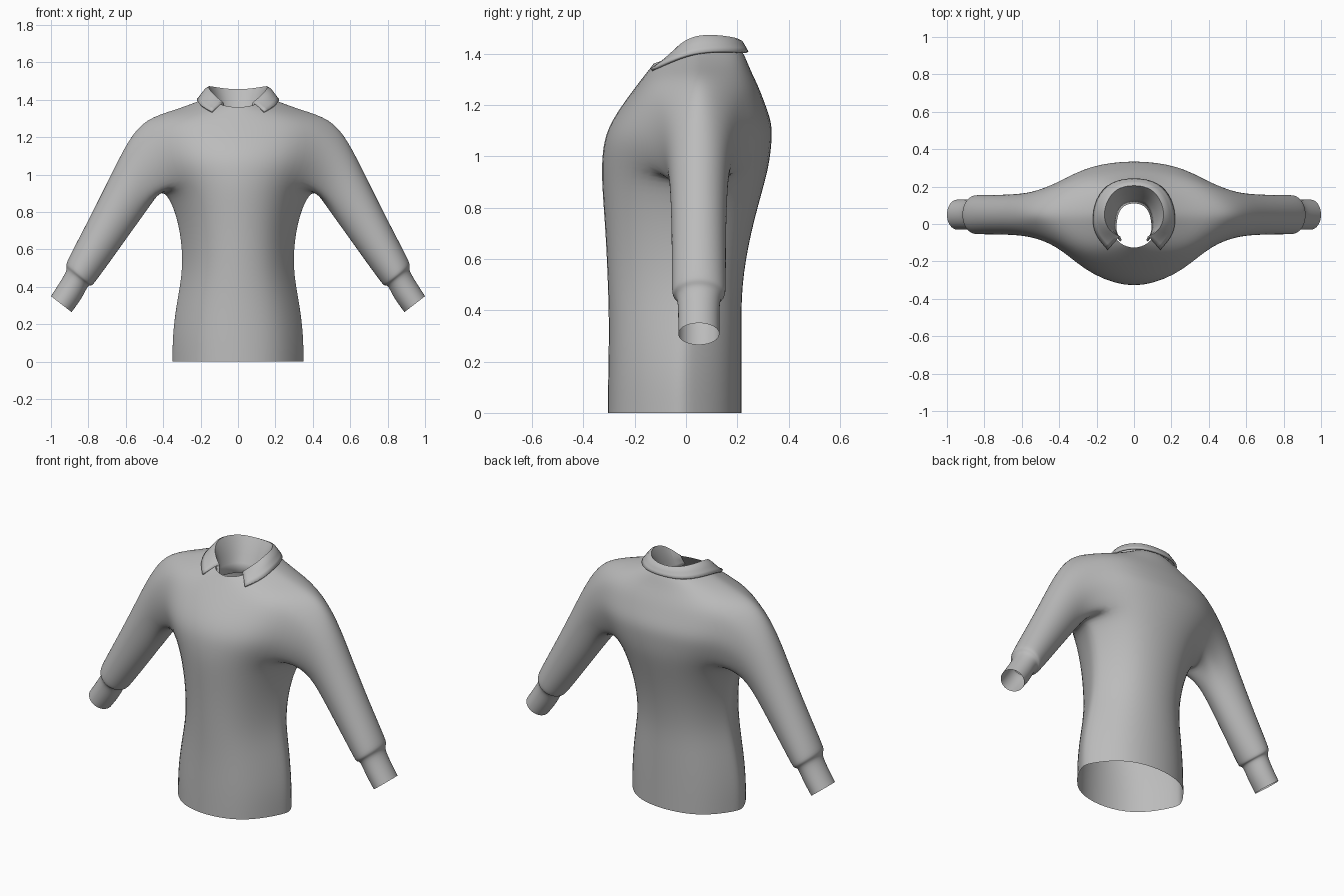
import bpy, bmesh
from math import sin, cos, pi, copysign

cube = bpy.data.objects.get("Cube")
if cube:
    bpy.data.objects.remove(cube)

cloth = bpy.data.materials.new("grey_cloth")
cloth.use_nodes = True
GREY = (0.5, 0.5, 0.5, 1)
cloth.diffuse_color = GREY
cloth.node_tree.nodes["Principled BSDF"].inputs["Base Color"].default_value = GREY

N = 16          # points around every ring
FIT = 1.025     # makes up for the shrinkage of subdivision


def finish(bm, name, levels):
    bmesh.ops.recalc_face_normals(bm, faces=bm.faces)
    mesh = bpy.data.meshes.new(name)
    bm.to_mesh(mesh)
    bm.free()
    mesh.materials.append(cloth)
    mesh.shade_smooth()
    obj = bpy.data.objects.new(name, mesh)
    bpy.context.collection.objects.link(obj)
    sub = obj.modifiers.new("smooth", "SUBSURF")
    sub.levels = sub.render_levels = levels
    return obj


# Torso rings: side x, side z, centre y, front y, front z, back y, back z,
# then how pointed the front and back halves are
TORSO = [
    (.348, 0, -.02, -.31, 0, .22, 0, 1.7, 1.7),
    (.348, .15, -.02, -.308, .15, .22, .15, 1.7, 1.7),
    (.323, .33, -.01, -.305, .33, .22, .33, 1.75, 1.7),
    (.29, .5, 0, -.31, .5, .22, .5, 1.8, 1.7),
    (.305, .7, .02, -.32, .7, .255, .7, 1.85, 1.7),
    (.35, .85, .04, -.335, .88, .305, .88, 1.9, 1.6),
    (.405, .925, .05, -.338, .97, .328, .97, 2, 1.6),
    (.47, 1.02, .05, -.33, 1.06, .338, 1.06, 2, 1.5),
    (.50, 1.10, .05, -.303, 1.13, .338, 1.13, 2, 1.4),
    (.51, 1.20, .05, -.255, 1.2, .312, 1.2, 1.9, 1.4),
    (.49, 1.30, .05, -.20, 1.27, .285, 1.27, 1.8, 1.4),
    (.34, 1.345, .05, -.16, 1.32, .25, 1.34, 1.6, 1.3),
    (.20, 1.395, .05, -.135, 1.35, .225, 1.405, 1.6, 1.2),
    (.155, 1.42, .05, -.13, 1.358, .20, 1.43, 1.9, 1.2),
]
# Sleeve rings: outer x, outer z, inner x, inner z, half depth
SLEEVE = [
    (.585, 1.19, .462, .845, .122),
    (.685, .985, .56, .71, .109),
    (.80, .755, .67, .555, .105),
    (.905, .555, .765, .425, .105),
    (.922, .515, .785, .402, .103),
    (.91, .495, .80, .415, .083),
    (.945, .435, .83, .345, .08),
    (1.0, .35, .89, .265, .08),
]
LOW, HIGH = 6, 10   # torso rings that bound the armhole


def torso_point(row, k):
    sx, sz, yc, fy, fz, by, bz, front, back = row
    c, s = cos(2 * pi * k / N), sin(2 * pi * k / N)
    y, z, power = (by, bz, back) if s > 0 else (fy, fz, front)
    x = copysign(abs(c) ** .75, c) * sx
    return (x * FIT, yc + (y - yc) * abs(s) ** power * FIT, sz * c * c + z * s * s)


bm = bmesh.new()
grid = [[bm.verts.new(torso_point(row, k)) for k in range(N)] for row in TORSO]
for r in range(len(grid) - 1):
    for k in range(N):
        side = k % 8 in (0, 1, 6, 7)
        if side and LOW <= r < HIGH:
            continue        # leave the armholes open
        j = (k + 1) % N
        bm.faces.new((grid[r][k], grid[r][j], grid[r + 1][j], grid[r + 1][k]))


def add_sleeve(sign):
    # Walk round the armhole: top, front, bottom, back
    def vert(r, step):
        k = -step if sign > 0 else 8 + step
        return grid[r][k % N]
    path = [(HIGH, 0), (HIGH, 1)] + [(r, 2) for r in range(HIGH, LOW, -1)]
    path += [(LOW, s) for s in (2, 1, 0, -1)]
    path += [(r, -2) for r in range(LOW, HIGH)] + [(HIGH, -2), (HIGH, -1)]
    ring = [vert(r, s) for r, s in path]
    for ox, oz, ix, iz, depth in SLEEVE:
        new = []
        for k in range(N):
            c, s = cos(2 * pi * k / N) * FIT, sin(2 * pi * k / N) * FIT
            x = (ox + ix) / 2 + (ox - ix) / 2 * c
            z = (oz + iz) / 2 + (oz - iz) / 2 * c
            new.append(bm.verts.new((sign * x, .05 - depth * s, z)))
        for k in range(N):
            j = (k + 1) % N
            bm.faces.new((ring[k], ring[j], new[j], new[k]))
        ring = new


for sign in (1, -1):
    add_sleeve(sign)
loose = [v for v in bm.verts if not v.link_faces]
bmesh.ops.delete(bm, geom=loose, context="VERTS")
finish(bm, "shirt_body", 2)

# Collar, from the back middle to the front tip: inner edge, fold, flap edge
COLLAR = [
    ((0, .12, 1.28), (0, .215, 1.455), (0, .245, 1.405)),
    ((.06, .105, 1.28), (.10, .195, 1.465), (.13, .225, 1.405)),
    ((.09, .06, 1.28), (.155, .115, 1.477), (.205, .13, 1.41)),
    ((.10, 0, 1.29), (.165, .03, 1.474), (.22, .02, 1.40)),
    ((.10, -.05, 1.30), (.135, -.035, 1.43), (.205, -.06, 1.37)),
    ((.07, -.09, 1.335), (.08, -.065, 1.385), (.14, -.135, 1.337)),
]
bm = bmesh.new()
stations = [[(-x, y, z) for x, y, z in st] for st in COLLAR[:0:-1]] + COLLAR
rows = [[bm.verts.new(p) for p in st] for st in stations]
for a, b in zip(rows, rows[1:]):
    for i in range(2):
        bm.faces.new((a[i], b[i], b[i + 1], a[i + 1]))
crease = bm.edges.layers.float.new("crease_edge")
fold = [row[1] for row in rows]
for e in bm.edges:
    if e.is_boundary:
        e[crease] = 0.8
    elif all(v in fold for v in e.verts):
        e[crease] = 0.5     # firm fold line
collar = finish(bm, "collar", 2)
solid = collar.modifiers.new("thickness", "SOLIDIFY")
solid.thickness = 0.012
solid.offset = 0
bpy.context.view_layer.objects.active = collar
collar.select_set(True)
bpy.ops.object.shade_smooth_by_angle(angle=0.7)
